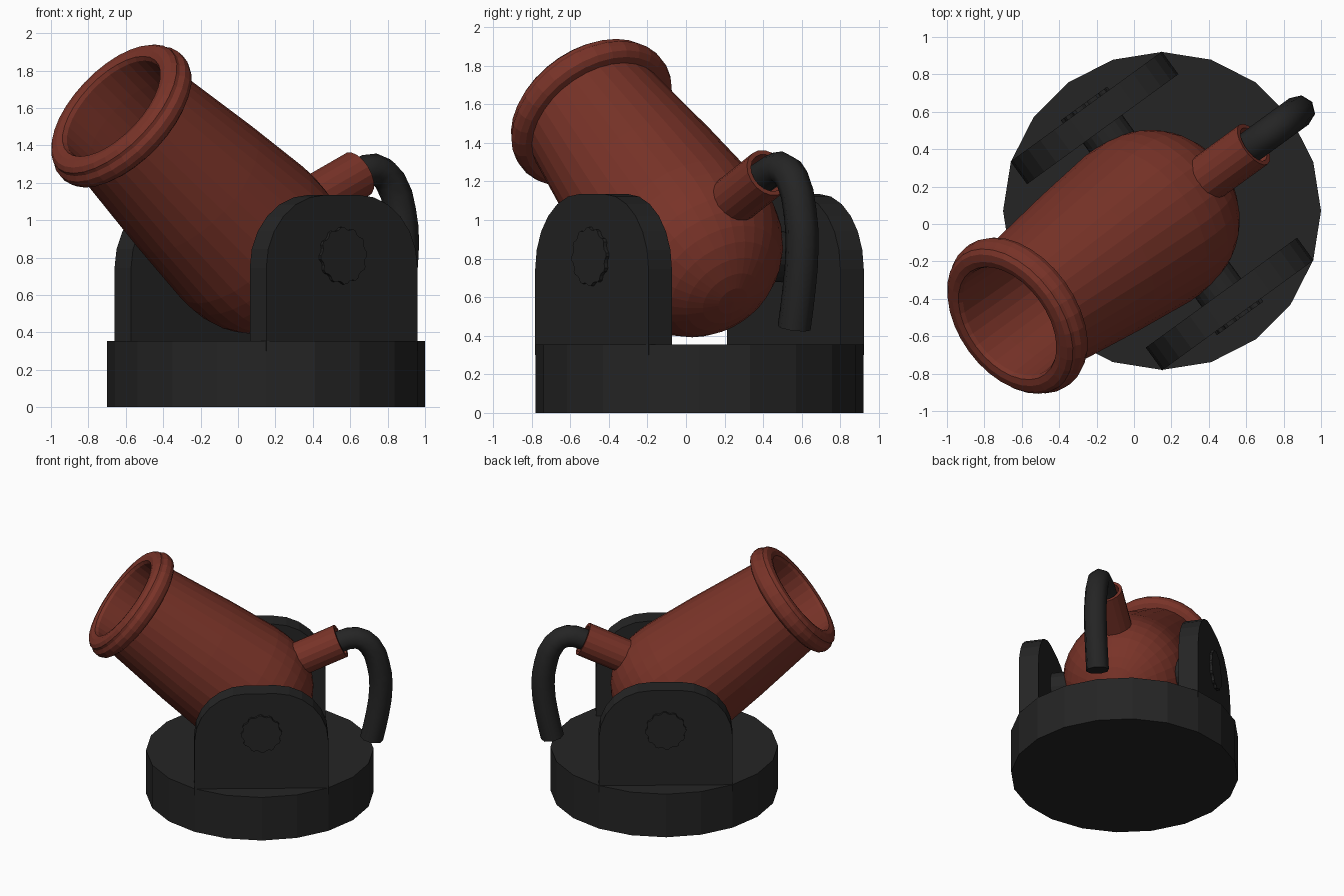
import bpy, bmesh, math
from mathutils import Matrix, Vector

if "Cube" in bpy.data.objects:
    bpy.data.objects.remove(bpy.data.objects["Cube"])


def material(name, rgb):
    m = bpy.data.materials.new(name)
    m.diffuse_color = (*rgb, 1)
    m.use_nodes = True
    m.node_tree.nodes["Principled BSDF"].inputs["Base Color"].default_value = m.diffuse_color
    return m


RED = material("rust_red", (0.19, 0.033, 0.021))
DARK = material("charcoal", (0.018, 0.018, 0.018))

# Whole model is turned 36 degrees about the base centre; local -x is the muzzle side
FRAME = Matrix.Translation((0.15, 0.07, 0)) @ Matrix.Rotation(math.radians(36), 4, 'Z')
PIVOT = Vector((0, 0, 0.81))


def finish(name, bm, mat, local, smooth=None):
    bmesh.ops.recalc_face_normals(bm, faces=bm.faces)
    me = bpy.data.meshes.new(name)
    bm.to_mesh(me)
    bm.free()
    ob = bpy.data.objects.new(name, me)
    bpy.context.collection.objects.link(ob)
    me.materials.append(mat)
    ob.matrix_world = FRAME @ local
    return ob


def lathe(name, profile, sides, mat, local=Matrix(), tooth=0.0, loop=False):
    """Revolve (radius, height) points about z; tooth notches alternate sides."""
    bm = bmesh.new()
    rings = []
    for r, z in profile:
        if r == 0:
            rings.append([bm.verts.new((0, 0, z))] * sides)
        else:
            ring = []
            for i in range(sides):
                a = 2 * math.pi * i / sides
                rr = r - tooth * ((i // 2) % 2)
                ring.append(bm.verts.new((rr * math.cos(a), rr * math.sin(a), z)))
            rings.append(ring)
    pairs = list(zip(rings, rings[1:])) + ([(rings[-1], rings[0])] if loop else [])
    for a, b in pairs:
        for i in range(sides):
            j = (i + 1) % sides
            bm.faces.new(list(dict.fromkeys((a[i], a[j], b[j], b[i]))))
    return finish(name, bm, mat, local)


def aim(origin, direction):
    return Matrix.Translation(origin) @ Vector(direction).to_track_quat('Z', 'Y').to_matrix().to_4x4()


def drum(r, z0, z1):
    return [(0, z0), (r, z0), (r, z1), (0, z1)]


# Round base
lathe("base", drum(0.85, 0, 0.355), 20, DARK)

# Barrel: spherical breech, tapered body, rounded muzzle ring and open bore
elev = math.radians(38)
breech = [(0.48 * math.sin(math.radians(a)), 0.1 - 0.48 * math.cos(math.radians(a)))
          for a in range(0, 91, 10)]
breech[0] = (0, -0.38)
profile = breech + [
    (0.48, 0.2), (0.466, 0.36), (0.445, 0.6), (0.415, 0.87), (0.385, 1.14),
    (0.42, 1.145), (0.448, 1.165), (0.46, 1.195), (0.458, 1.23), (0.44, 1.255),
    (0.437, 1.275), (0.415, 1.297), (0.375, 1.305), (0.34, 1.297), (0.328, 1.275),
    (0.32, 1.1), (0.30, 0.3), (0, 0.3)]
lathe("barrel", profile, 32, RED, aim(PIVOT, (-math.cos(elev), 0, math.sin(elev))))

# Hollow fuse socket on the breech
tilt = math.radians(25)
d = Vector((math.cos(tilt), 0, math.sin(tilt)))
lathe("fuse_socket", [(0.13, -0.4), (0.13, 0), (0.105, 0), (0.105, -0.4)], 18, RED,
      aim(Vector((0.605, 0, 1.245)), d), loop=True)

# Drooping fuse rope
curve = bpy.data.curves.new("fuse_rope", 'CURVE')
curve.dimensions = '3D'
curve.bevel_depth = 0.087
curve.bevel_resolution = 2
curve.resolution_u = 2
curve.use_fill_caps = True
path = [(0.36, 1.13), (0.6, 1.24), (0.72, 1.27), (0.82, 1.21), (0.885, 1.05),
        (0.905, 0.87), (0.88, 0.65), (0.835, 0.44)]
sp = curve.splines.new('BEZIER')
sp.bezier_points.add(len(path) - 1)
for p, (u, z) in zip(sp.bezier_points, path):
    p.co = (u, 0, z)
    p.handle_left_type = p.handle_right_type = 'AUTO'
curve.materials.append(DARK)
rope = bpy.data.objects.new("fuse_rope", curve)
bpy.context.collection.objects.link(rope)
rope.matrix_world = FRAME

# Axle running between the side plates
lathe("axle", drum(0.13, -0.6, 0.6), 20, DARK, aim(PIVOT, (0, 1, 0)))

# Side plates with rounded top corners, and a notched axle cap on each
half, rad, top = 0.5, 0.39, 1.135
outline = [(-half, 0.3), (half, 0.3)]
for sx, start in ((1, 0), (-1, 90)):
    for k in range(7):
        a = math.radians(start + 15 * k)
        outline.append((sx * (half - rad) + rad * math.cos(a), top - rad + rad * math.sin(a)))
for side, label in ((-1, "right"), (1, "left")):
    bm = bmesh.new()
    face = bm.faces.new([bm.verts.new((x, side * 0.54, z)) for x, z in outline])
    ext = bmesh.ops.extrude_face_region(bm, geom=[face], use_keep_orig=True)
    moved = [v for v in ext["geom"] if isinstance(v, bmesh.types.BMVert)]
    bmesh.ops.translate(bm, verts=moved, vec=(0, side * 0.15, 0))
    finish(label + "_side_plate", bm, DARK, Matrix())
    lathe(label + "_axle_cap", drum(0.153, 0.66, 0.71), 48, DARK,
          aim(PIVOT, (0, side, 0)), tooth=0.012)
